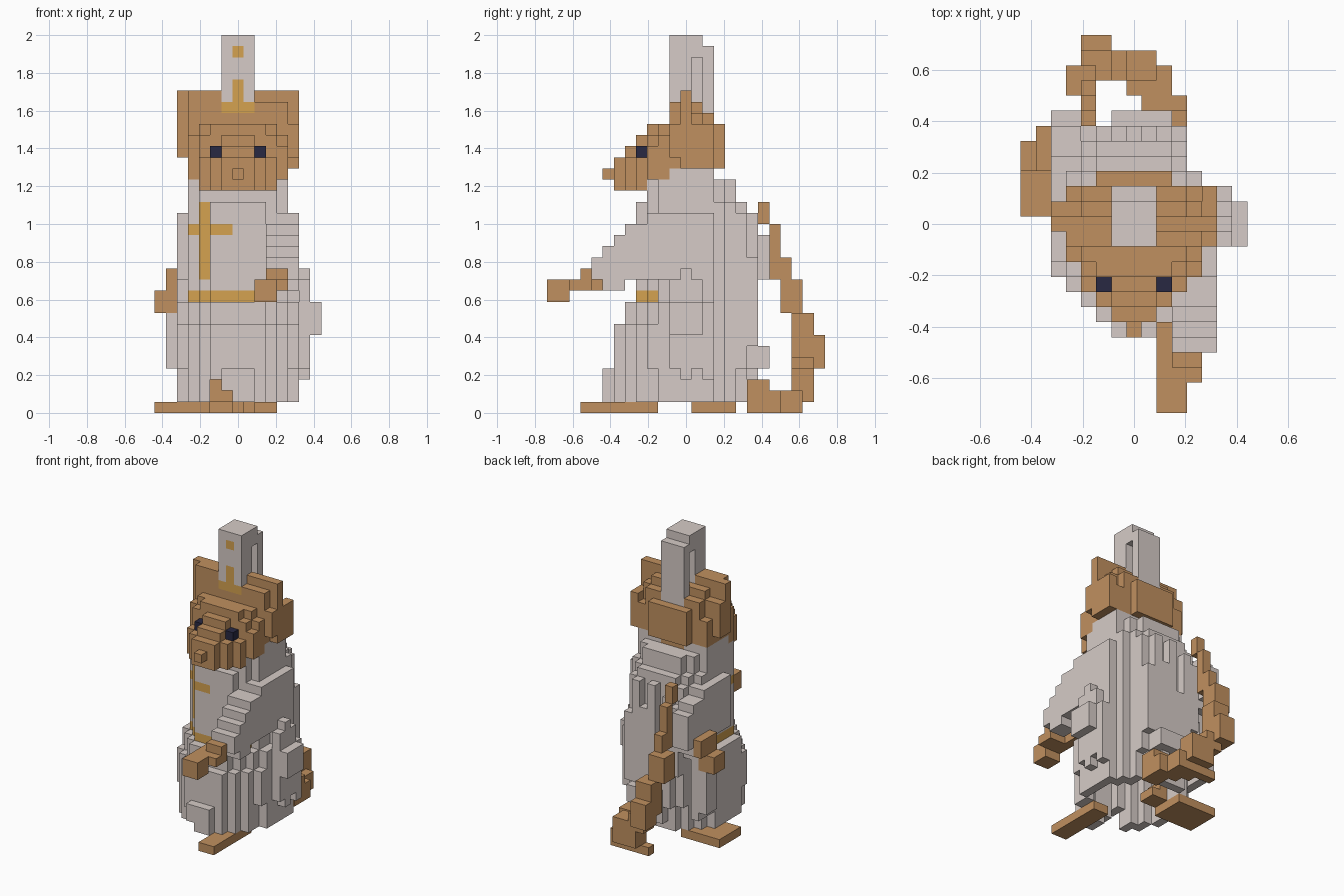
import bpy
import bmesh

cube = bpy.data.objects.get("Cube")
if cube:
    bpy.data.objects.remove(cube, do_unlink=True)

V = 2 / 34                      # edge of one block
CENTRE = (7.5, 12.5, 0)         # grid position of the origin


def material(name, rgb):
    m = bpy.data.materials.new(name)
    m.use_nodes = True
    m.diffuse_color = (*rgb, 1)
    m.node_tree.nodes["Principled BSDF"].inputs["Base Color"].default_value = (*rgb, 1)
    return m


brown = material("brown fur", (0.53, 0.28, 0.115))
grey = material("pale grey cloth", (0.67, 0.60, 0.57))
gold = material("gold trim", (0.66, 0.36, 0.08))
navy = material("dark navy", (0.022, 0.022, 0.055))

cells = {}                      # block position -> part name
parts = {}                      # part name -> material


def blocks(boxes):
    """List block positions in boxes given as x0, x1, y0, y1, z0, z1."""
    return [(x, y, z) for x0, x1, y0, y1, z0, z1 in boxes
            for x in range(x0, x1) for y in range(y0, y1) for z in range(z0, z1)]


def fill(part, mat, *boxes):
    parts[part] = mat
    for p in blocks(boxes):
        cells[p] = part


def carve(*boxes):
    for p in blocks(boxes):
        cells.pop(p, None)


# Robe: rounded layers stacked from hem to collar
layers = [
    (1, 4, [(6, 9, 5, 18), (5, 10, 6, 18), (4, 11, 7, 17), (3, 12, 8, 16), (2, 13, 10, 15)]),
    (4, 8, [(5, 10, 6, 18), (4, 11, 7, 18), (3, 12, 8, 16), (2, 13, 9, 15)]),
    (8, 10, [(5, 10, 7, 18), (4, 11, 8, 18), (3, 12, 9, 16), (2, 13, 10, 15)]),
    (10, 12, [(5, 10, 8, 18), (4, 11, 9, 18), (3, 12, 10, 16), (11, 13, 12, 15),
              (2, 4, 15, 18)]),
    (12, 18, [(5, 10, 8, 18), (4, 11, 9, 18), (3, 12, 10, 16), (2, 13, 12, 15)]),
    (18, 19, [(5, 10, 8, 18), (4, 11, 9, 17), (3, 12, 10, 16)]),
    (19, 21, [(5, 10, 9, 17), (4, 11, 9, 16), (3, 12, 10, 15)]),
    (21, 22, [(4, 11, 10, 15), (3, 12, 11, 15)]),
]
for z0, z1, slabs in layers:
    fill("robe", grey, *[(*s, z0, z1) for s in slabs])
# Side flares
fill("robe", grey,
     (13, 14, 12, 13, 3, 13), (13, 14, 11, 14, 4, 12), (13, 14, 14, 15, 3, 10),
     (14, 15, 11, 14, 7, 10), (2, 3, 14, 18, 3, 10), (1, 2, 16, 18, 4, 9))
# Back folds
fill("robe", grey, (6, 10, 18, 20, 4, 6), (4, 5, 18, 19, 8, 16),
     *[(x, x + 1, 18, 19, z0, z1)
       for x, z0, z1 in [(5, 4, 17), (6, 2, 12), (7, 6, 18), (8, 2, 15),
                         (9, 4, 18), (10, 6, 14)]])
# Hollow underside and the opening at the front of the hem
carve((4, 11, 9, 15, 1, 9), (5, 10, 8, 17, 1, 9), (6, 9, 7, 17, 1, 8),
      (3, 12, 10, 14, 1, 9), (5, 6, 5, 9, 1, 3), (6, 7, 5, 9, 1, 2))

# Tail: climbs behind the robe from a curl on the ground
fill("tail", brown,
     (9, 11, 18, 20, 0, 3), (8, 11, 20, 21, 0, 2), (7, 10, 21, 23, 0, 2),
     (5, 8, 22, 23, 0, 1), (6, 9, 22, 24, 1, 4), (5, 7, 22, 24, 3, 5),
     (4, 6, 23, 25, 4, 7), (4, 6, 22, 24, 5, 9), (3, 5, 21, 23, 9, 12),
     (4, 5, 20, 22, 12, 14), (4, 5, 20, 21, 14, 17), (4, 5, 19, 20, 17, 19))

# Left sleeve reaches forward in steps, right sleeve swings back
fill("left_sleeve", grey, (10, 13, 9, 14, 12, 18),
     *[(10, 13, 4 + n, 9 + n, 12, 14 + n) for n in range(4)],
     (11, 13, 5, 7, 11, 12))
fill("right_sleeve", grey, (2, 4, 12, 17, 12, 18), (2, 4, 15, 19, 11, 17),
     (2, 4, 17, 20, 12, 16))

# Hands
fill("left_hand", brown, (9, 11, 0, 2, 10, 12), (9, 12, 2, 4, 11, 12),
     (10, 12, 3, 4, 12, 13), (9, 10, 4, 6, 11, 12))
fill("right_hand", brown, (0, 2, 16, 18, 9, 11), (1, 2, 16, 19, 11, 13))

# Feet and the right ankle under the robe
fill("left_foot", brown, (9, 11, 3, 10, 0, 1))
fill("right_foot", brown, (0, 5, 13, 17, 0, 1), (4, 7, 13, 15, 1, 2),
     (5, 6, 13, 15, 2, 3))

# Belt and cross on the robe
fill("belt", gold, (5, 10, 8, 9, 10, 11), (4, 11, 9, 10, 10, 11),
     (3, 4, 10, 14, 10, 11))
fill("chest_cross", gold, (4, 5, 9, 10, 12, 19), (5, 7, 8, 9, 16, 17),
     (3, 4, 10, 11, 16, 17))

# Head: skull, wide ears, and a face stepping forward to the snout
fill("head", brown,
     (3, 12, 11, 14, 22, 27), (3, 12, 14, 15, 22, 25), (4, 11, 14, 15, 22, 27),
     (5, 10, 15, 16, 22, 26), (6, 9, 14, 15, 21, 22),
     (3, 12, 10, 11, 21, 25), (4, 11, 10, 11, 25, 26),
     (4, 12, 9, 10, 21, 24), (4, 11, 9, 10, 24, 25), (5, 10, 9, 10, 25, 26),
     (4, 11, 8, 9, 20, 23), (6, 9, 8, 9, 20, 25))
fill("ears", brown, (3, 9, 11, 12, 23, 29), (9, 12, 11, 12, 23, 28),
     (3, 12, 12, 13, 23, 29), (4, 11, 13, 14, 22, 28),
     (2, 3, 12, 13, 23, 29), (2, 3, 13, 14, 23, 27),
     (12, 13, 11, 12, 23, 26), (12, 13, 12, 13, 22, 29), (12, 13, 13, 15, 22, 26))
fill("snout", brown, (5, 10, 7, 8, 20, 23), (6, 9, 7, 8, 20, 24),
     (6, 9, 6, 7, 20, 23), (7, 8, 5, 6, 21, 22))
fill("eyes", navy, (5, 6, 8, 9, 23, 24), (9, 10, 8, 9, 23, 24))

# Tall hat with slotted sides and gold front emblem
fill("hat", grey, (6, 9, 11, 13, 27, 34), (6, 9, 13, 14, 32, 34),
     (7, 8, 13, 14, 27, 32), (6, 9, 14, 15, 26, 33))
fill("hat_trim", gold, (6, 9, 11, 12, 27, 28), (7, 8, 11, 12, 28, 30),
     (7, 8, 11, 12, 32, 33))

# Outward faces of a block: direction and its four corners
SIDES = [
    ((1, 0, 0), [(1, 0, 0), (1, 1, 0), (1, 1, 1), (1, 0, 1)]),
    ((-1, 0, 0), [(0, 0, 0), (0, 0, 1), (0, 1, 1), (0, 1, 0)]),
    ((0, 1, 0), [(0, 1, 0), (0, 1, 1), (1, 1, 1), (1, 1, 0)]),
    ((0, -1, 0), [(0, 0, 0), (1, 0, 0), (1, 0, 1), (0, 0, 1)]),
    ((0, 0, 1), [(0, 0, 1), (1, 0, 1), (1, 1, 1), (0, 1, 1)]),
    ((0, 0, -1), [(0, 0, 0), (0, 1, 0), (1, 1, 0), (1, 0, 0)]),
]

# One object per part, keeping only exposed faces
for part, mat in parts.items():
    bm = bmesh.new()
    verts = {}
    for cell, owner in cells.items():
        if owner != part:
            continue
        for step, corners in SIDES:
            if tuple(a + b for a, b in zip(cell, step)) in cells:
                continue
            face = []
            for c in corners:
                p = tuple(a + b for a, b in zip(cell, c))
                if p not in verts:
                    verts[p] = bm.verts.new([(a - o) * V for a, o in zip(p, CENTRE)])
                face.append(verts[p])
            bm.faces.new(face)
    mesh = bpy.data.meshes.new(part)
    bm.to_mesh(mesh)
    bm.free()
    mesh.materials.append(mat)
    bpy.context.collection.objects.link(bpy.data.objects.new(part, mesh))
